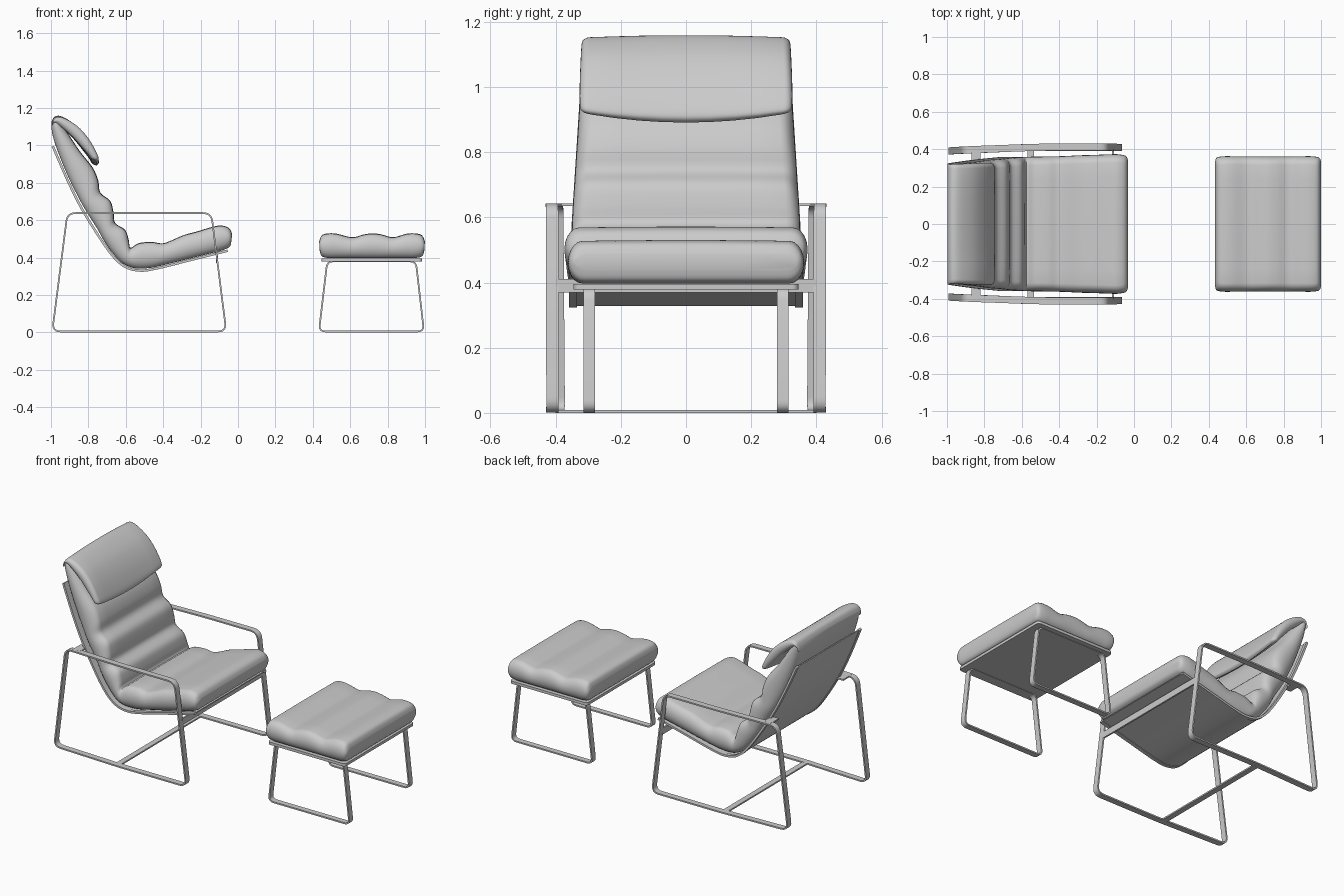
import bpy, bmesh, math
from mathutils import Vector

if "Cube" in bpy.data.objects:
    bpy.data.objects.remove(bpy.data.objects["Cube"])


def finish(name, bm, smooth=True):
    bmesh.ops.recalc_face_normals(bm, faces=bm.faces)
    me = bpy.data.meshes.new(name)
    bm.to_mesh(me)
    bm.free()
    ob = bpy.data.objects.new(name, me)
    bpy.context.collection.objects.link(ob)
    if smooth:
        bpy.ops.object.select_all(action='DESELECT')
        ob.select_set(True)
        bpy.context.view_layer.objects.active = ob
        bpy.ops.object.shade_smooth_by_angle(angle=math.radians(40))
    return ob


def skin(bm, rings, closed):
    """Join rings of points into a tube, capped unless closed."""
    vs = [[bm.verts.new(p) for p in r] for r in rings]
    n = len(vs[0])
    for i in range(len(vs) if closed else len(vs) - 1):
        a, b = vs[i], vs[(i + 1) % len(vs)]
        for j in range(n):
            k = (j + 1) % n
            bm.faces.new((a[j], a[k], b[k], b[j]))
    if not closed:
        bm.faces.new(vs[0])
        bm.faces.new(vs[-1])


def fillet(pts, r, n=6):
    """Round the corners of a closed 2D polygon."""
    out = []
    for i, p in enumerate(pts):
        p = Vector(p)
        a, b = Vector(pts[i - 1]), Vector(pts[(i + 1) % len(pts)])
        a, b = p + (a - p).normalized() * r, p + (b - p).normalized() * r
        for k in range(n + 1):
            t = k / n
            out.append(a * (1 - t) ** 2 + p * 2 * t * (1 - t) + b * t * t)
    return out


def spline(rows, n=4):
    """Catmull-Rom interpolation through rows of numbers."""
    out = []
    m = len(rows) - 1
    for i in range(m):
        p0, p1, p2, p3 = (rows[max(0, min(m, i + d))] for d in (-1, 0, 1, 2))
        for k in range(n):
            t = k / n
            out.append([0.5 * (2 * b + (c - a) * t + (2 * a - 5 * b + 4 * c - d) * t ** 2
                               + (3 * b - a - 3 * c + d) * t ** 3)
                        for a, b, c, d in zip(p0, p1, p2, p3)])
    out.append(list(rows[-1]))
    return out


def strip(name, pts, thick, span, closed=False):
    """Flat bar following an x-z path; span(x, z) gives its two y limits."""
    bm = bmesh.new()
    rings = []
    pts = [Vector(p) for p in pts]
    m = len(pts)
    for i, p in enumerate(pts):
        a = pts[i - 1] if closed or i else p
        b = pts[(i + 1) % m] if closed or i < m - 1 else p
        d = (b - a).normalized()
        q = Vector((-d.y, d.x)) * thick / 2
        y0, y1 = span(*p)
        rings.append([(p.x + s * q.x, y, p.y + s * q.y)
                      for s, y in ((1, y0), (1, y1), (-1, y1), (-1, y0))])
    skin(bm, rings, closed)
    return finish(name, bm)


def cushion(name, stations, r, bow=(0, 0), crown=0.05):
    """Padded loft: each station is lower x, z, upper x, z, half width."""
    bm = bmesh.new()
    rings = []
    st = spline(stations)
    for i, (lx, lz, ux, uz, w) in enumerate(st):
        sag = bow[0] + (bow[1] - bow[0]) * i / (len(st) - 1)
        prof = []
        for side in (1, -1):
            for k in range(11):
                a = math.radians(-90 + 18 * k) * side
                prof.append((side * (w - r + r * math.cos(a)), math.sin(a)))
            for k in range(1, 8):
                prof.append((side * (w - r) * (1 - k / 4), side))
        ring = []
        for y, h in prof:
            f = y / w
            if h > 0:
                h *= 1 + crown * (1 - f * f)
            t = (h + 1) / 2
            ring.append((lx + (ux - lx) * t, y, lz + (uz - lz) * t + sag * f * f))
        rings.append(ring)
    skin(bm, rings, False)
    return finish(name, bm)


def box(name, lo, hi, bevel=0.0):
    bm = bmesh.new()
    bmesh.ops.create_cube(bm, size=1)
    for v in bm.verts:
        v.co = [(a + b) / 2 + c * (b - a) for a, b, c in zip(lo, hi, v.co)]
    if bevel:
        up = [e for e in bm.edges if abs(e.verts[0].co.z - e.verts[1].co.z) > 1e-4]
        bmesh.ops.bevel(bm, geom=up, offset=bevel, segments=5, affect='EDGES', profile=0.5)
    return finish(name, bm)


# Chair side frames, slightly bowed in plan
def arm_y(x):
    return 0.412 - 0.045 * (x + 0.3) ** 2


side_loop = fillet([(-0.993, 0.005), (-0.53, 0.005), (-0.063, 0.005),
                    (-0.143, 0.638), (-0.5, 0.638), (-0.912, 0.638)], 0.045)
for s, tag in ((1, "left"), (-1, "right")):
    strip(f"chair_frame_{tag}", side_loop, 0.009,
          lambda x, z: (s * arm_y(x) - 0.019, s * arm_y(x) + 0.019), True)

# Sling sheet and its side rails
sling = [p[:2] for p in spline([(-0.99, 0.995), (-0.905, 0.80), (-0.82, 0.635), (-0.69, 0.435),
                                (-0.61, 0.355), (-0.53, 0.331), (-0.44, 0.341),
                                (-0.25, 0.388), (-0.055, 0.437)], 5)]


def sling_w(x, z):
    return 0.347 - 0.035 * max(0, z - 0.45) / 0.55


strip("sling", sling, 0.006, lambda x, z: (-sling_w(x, z), sling_w(x, z)))
for s, tag in ((1, "left"), (-1, "right")):
    strip(f"sling_rail_{tag}", sling, 0.013,
          lambda x, z: (s * sling_w(x, z) - 0.012, s * sling_w(x, z) + 0.012))
    # Tabs joining the sling to the arms
    box(f"arm_tab_{tag}", (-0.87, min(s * 0.32, s * 0.40), 0.634),
        (-0.82, max(s * 0.32, s * 0.40), 0.643))

# Cross bars
box("front_cross_bar", (-0.117, -0.40, 0.37), (-0.107, 0.40, 0.41))
box("floor_cross_bar", (-0.57, -0.40, 0.0), (-0.535, 0.40, 0.009))

# Long quilted seat and back cushion
cushion("seat_and_back_cushion", [
    (-0.035, 0.49, -0.031, 0.525, 0.345), (-0.045, 0.457, -0.048, 0.555, 0.365),
    (-0.09, 0.437, -0.09, 0.568, 0.373), (-0.14, 0.424, -0.14, 0.560, 0.372),
    (-0.22, 0.404, -0.22, 0.536, 0.369), (-0.30, 0.384, -0.29, 0.517, 0.367),
    (-0.37, 0.367, -0.37, 0.483, 0.363), (-0.41, 0.357, -0.41, 0.473, 0.362),
    (-0.46, 0.346, -0.46, 0.480, 0.361), (-0.52, 0.341, -0.53, 0.474, 0.36),
    (-0.57, 0.347, -0.575, 0.450, 0.359), (-0.625, 0.375, -0.585, 0.49, 0.357),
    (-0.68, 0.436, -0.605, 0.545, 0.355), (-0.72, 0.495, -0.658, 0.582, 0.351),
    (-0.75, 0.55, -0.667, 0.635, 0.349), (-0.785, 0.605, -0.685, 0.70, 0.346),
    (-0.825, 0.67, -0.738, 0.745, 0.342), (-0.86, 0.735, -0.75, 0.81, 0.338),
    (-0.90, 0.815, -0.78, 0.88, 0.333), (-0.945, 0.92, -0.85, 0.97, 0.327),
    (-0.985, 1.03, -0.915, 1.07, 0.321), (-0.997, 1.10, -0.955, 1.125, 0.317),
    (-0.985, 1.13, -0.97, 1.138, 0.31)], 0.045)

# Head pillow folded over the top
cushion("head_pillow", [
    (-0.772, 0.897, -0.758, 0.891, 0.312), (-0.785, 0.91, -0.745, 0.908, 0.323),
    (-0.80, 0.935, -0.757, 0.948, 0.326), (-0.835, 0.98, -0.795, 1.02, 0.326),
    (-0.88, 1.035, -0.845, 1.085, 0.324), (-0.93, 1.085, -0.90, 1.13, 0.322),
    (-0.972, 1.12, -0.95, 1.156, 0.32), (-0.992, 1.12, -0.982, 1.152, 0.319),
    (-0.998, 1.105, -0.998, 1.125, 0.315)], 0.025, (0.028, -0.016))

# Ottoman legs, tray and cushion
foot_loop = fillet([(0.433, 0.005), (0.994, 0.005), (0.951, 0.38), (0.477, 0.38)], 0.035)
for s, tag in ((1, "left"), (-1, "right")):
    strip(f"ottoman_frame_{tag}", foot_loop, 0.009,
          lambda x, z: (s * 0.297 - 0.018, s * 0.297 + 0.018), True)
box("ottoman_tray", (0.447, -0.345, 0.378), (0.985, 0.345, 0.395), 0.02)
cushion("ottoman_cushion", [
    (0.436, 0.44, 0.434, 0.485, 0.345), (0.447, 0.408, 0.447, 0.515, 0.357),
    (0.48, 0.398, 0.48, 0.526, 0.362), (0.53, 0.397, 0.53, 0.524, 0.362),
    (0.61, 0.397, 0.61, 0.506, 0.361), (0.67, 0.397, 0.67, 0.520, 0.361),
    (0.72, 0.397, 0.72, 0.526, 0.361), (0.77, 0.397, 0.77, 0.520, 0.361),
    (0.83, 0.397, 0.83, 0.506, 0.361), (0.90, 0.397, 0.90, 0.524, 0.362),
    (0.95, 0.398, 0.95, 0.526, 0.362), (0.985, 0.408, 0.985, 0.515, 0.357),
    (0.997, 0.44, 0.999, 0.485, 0.345)], 0.045)
